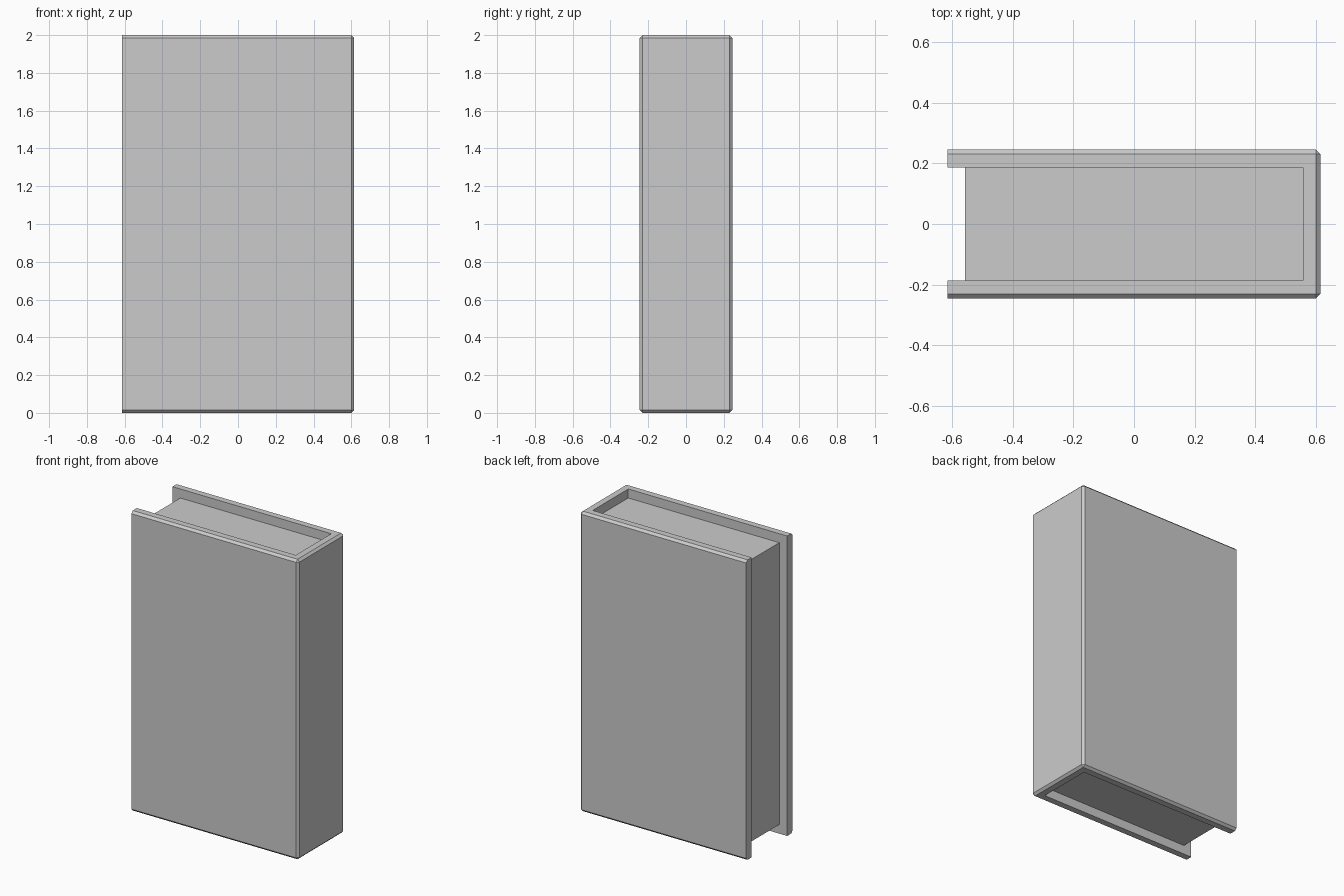
import bpy, bmesh

if "Cube" in bpy.data.objects:
    bpy.data.objects.remove(bpy.data.objects["Cube"])

HX, HY, H = 0.615, 0.245, 2.0   # half width, half depth, height
T, BEVEL, RECESS = 0.058, 0.015, 0.06


def extrude_profile(name, points, z0, z1, bevel_test=None):
    bm = bmesh.new()
    face = bm.faces.new([bm.verts.new((x, y, z0)) for x, y in points])
    top = bmesh.ops.extrude_face_region(bm, geom=[face])["geom"]
    bmesh.ops.translate(bm, vec=(0, 0, z1 - z0),
                        verts=[g for g in top if isinstance(g, bmesh.types.BMVert)])
    bmesh.ops.recalc_face_normals(bm, faces=bm.faces[:])
    if bevel_test:
        edges = [e for e in bm.edges if bevel_test(*[v.co for v in e.verts])]
        bmesh.ops.bevel(bm, geom=edges, offset=BEVEL, segments=1,
                        profile=0.5, affect='EDGES')
    mesh = bpy.data.meshes.new(name)
    bm.to_mesh(mesh)
    bm.free()
    obj = bpy.data.objects.new(name, mesh)
    bpy.context.collection.objects.link(obj)
    return obj


def outer_edge(a, b):
    # outer rim and spine corners, leaving the free board ends square
    on_outside = all(abs(abs(p.y) - HY) < 1e-5 for p in (a, b))
    return on_outside and max(a.x, b.x) > 0


# Cover: two boards joined by a spine
ix, iy = HX - T, HY - T
extrude_profile("book_cover",
                [(-HX, -HY), (HX, -HY), (HX, HY), (-HX, HY),
                 (-HX, iy), (ix, iy), (ix, -iy), (-HX, -iy)],
                0, H, outer_edge)

# Page block, recessed on three sides
extrude_profile("page_block",
                [(-ix, -iy), (ix, -iy), (ix, iy), (-ix, iy)],
                RECESS, H - RECESS)
